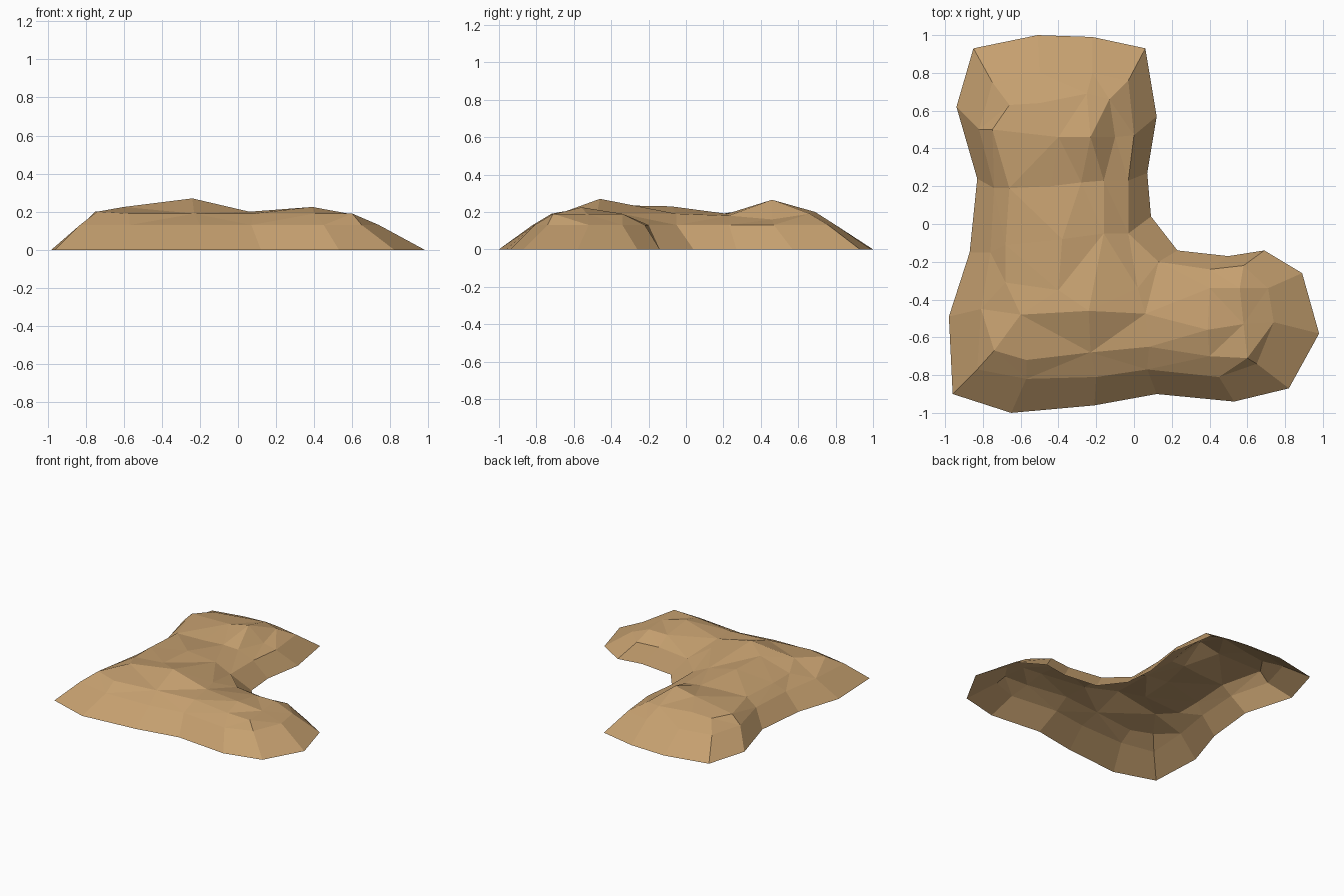
import bpy, bmesh
from mathutils import Vector
from mathutils.geometry import delaunay_2d_cdt

# Foot of the mound on the ground (counterclockwise from the back left)
FOOT = [(-.85, .93), (-.94, .62), (-.83, .24), (-.87, -.15), (-.98, -.49), (-.96, -.90),
        (-.65, -1.0), (-.21, -.96), (.12, -.90), (.53, -.94), (.82, -.87), (.98, -.58),
        (.89, -.26), (.69, -.14), (.50, -.17), (.23, -.14), (.09, .04), (.07, .27),
        (.12, .57), (.06, .93), (-.22, .99), (-.51, 1.0)]
# Contour half way up the slope, one point per foot point
SLOPE = [(-.75, .75), (-.82, .50), (-.74, .19), (-.76, -.15), (-.81, -.45), (-.83, -.77),
         (-.57, -.82), (-.20, -.81), (.07, -.77), (.45, -.81), (.65, -.74), (.74, -.52),
         (.71, -.34), (.58, -.22), (.40, -.24), (.13, -.20), (-.03, -.05), (-.03, .23),
         (0, .47), (-.03, .76), (-.22, .80), (-.50, .80)]
SLOPE_Z = 0.13
# Shoulder and ridge points
CREST = [(-.66, .63, .19), (-.75, .50, .20), (-.66, .19, .19), (-.68, -.11, .19),
         (-.68, -.31, .19), (-.74, -.67, .20), (-.57, -.72, .19), (-.23, -.68, .19),
         (.08, -.65, .19), (.40, -.70, .19), (.60, -.71, .19), (.58, -.53, .19),
         (.56, -.34, .19), (.40, -.34, .19), (.02, -.34, .19), (-.16, -.05, .19),
         (-.16, .23, .18), (-.28, .22, .19), (-.10, .46, .16), (-.23, .46, .265),
         (-.13, .66, .19), (-.25, .69, .20), (-.50, .64, .20), (-.40, .46, .23),
         (-.60, -.48, .225), (-.40, -.35, .235), (-.24, -.46, .27), (.06, -.475, .20),
         (.39, -.56, .225), (-.38, -.08, .23), (-.44, .20, .19)]

tan = bpy.data.materials.new("sandy_tan")
tan.diffuse_color = (0.56, 0.35, 0.16, 1)

bm = bmesh.new()
n = len(FOOT)
foot = [bm.verts.new((x, y, 0)) for x, y in FOOT]
slope = [bm.verts.new((x, y, SLOPE_Z)) for x, y in SLOPE]
crest = [bm.verts.new(p) for p in CREST]

# Lower skirt
for i in range(n):
    j = (i + 1) % n
    bm.faces.new((foot[i], foot[j], slope[j], slope[i]))

# Upper surface, triangulated inside the slope contour
upper = slope + crest
flat = [Vector((v.co.x, v.co.y)) for v in upper]
ring = [(i, (i + 1) % n) for i in range(n)]
ridge = [(n + 25, n + 26), (n + 26, n + 27), (n + 17, n + 19)]
out = delaunay_2d_cdt(flat, ring + ridge, [], 1, 1e-5)
for tri in out[2]:
    bm.faces.new([upper[out[3][k][0]] for k in tri])

bmesh.ops.recalc_face_normals(bm, faces=bm.faces)
if sum(f.normal.z for f in bm.faces) < 0:
    bmesh.ops.reverse_faces(bm, faces=bm.faces)

mesh = bpy.data.meshes.new("mound")
bm.to_mesh(mesh)
bm.free()
mesh.materials.append(tan)
bpy.context.collection.objects.link(bpy.data.objects.new("mound", mesh))
